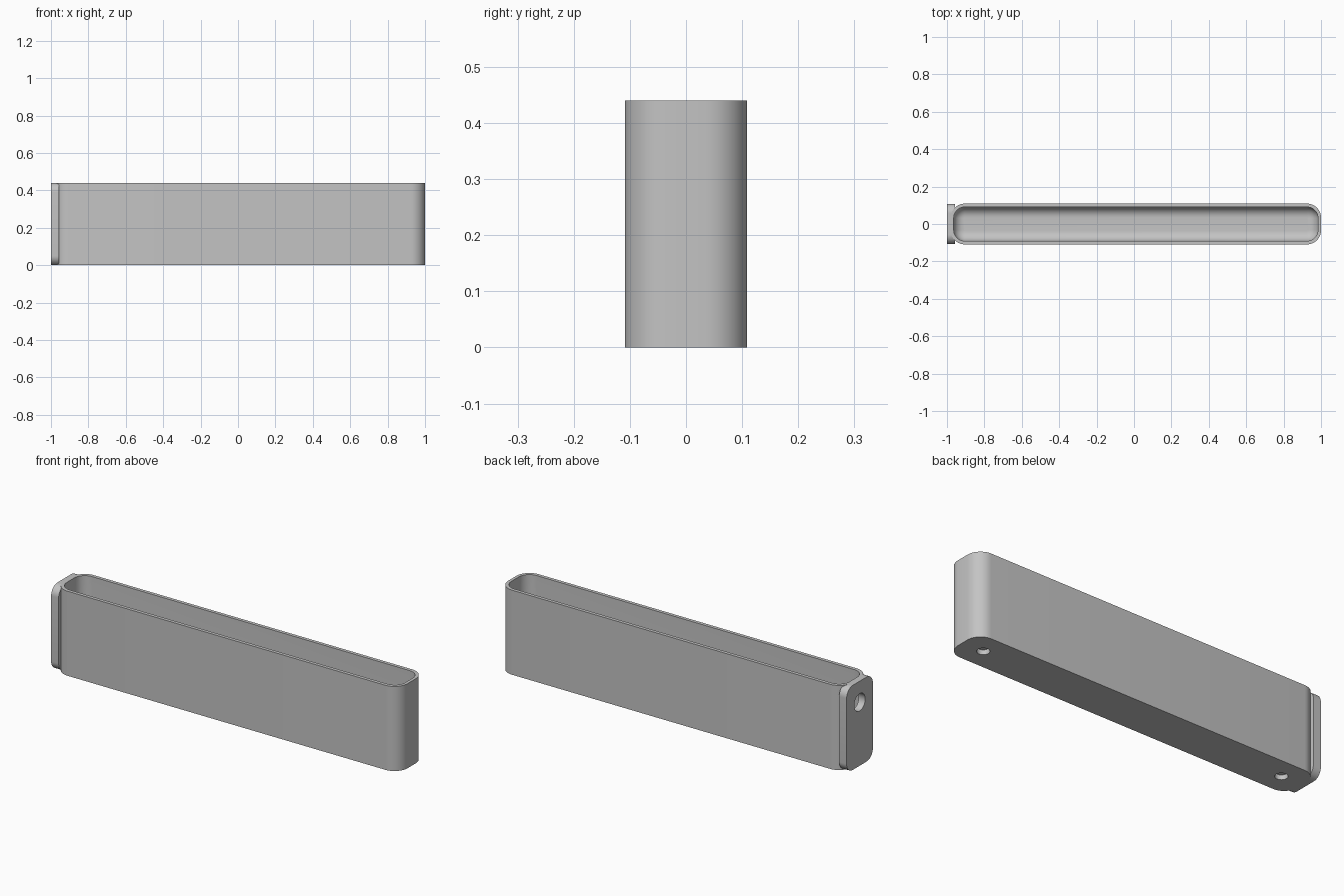
import bpy, bmesh, math
from mathutils import Matrix

cube = bpy.data.objects.get("Cube")
if cube:
    bpy.data.objects.remove(cube, do_unlink=True)

HEIGHT = 0.44
GREY = (0.55, 0.55, 0.55, 1)
grey = bpy.data.materials.new("plain grey")
grey.use_nodes = True
grey.diffuse_color = GREY
grey.node_tree.nodes["Principled BSDF"].inputs["Base Color"].default_value = GREY


def rounded_rect(hx, hy, r, steps=10):
    """Outline of a rounded rectangle with half sizes hx, hy."""
    pts = []
    for q, (sx, sy) in enumerate([(1, 1), (-1, 1), (-1, -1), (1, -1)]):
        for i in range(steps + 1):
            a = (q + i / steps) * math.pi / 2
            pts.append((sx * (hx - r) + r * math.cos(a),
                        sy * (hy - r) + r * math.sin(a)))
    return pts


def loft(name, sections, matrix):
    """Skin a stack of (outline, height) sections and cap both ends."""
    bm = bmesh.new()
    rings = [[bm.verts.new((x, y, z)) for x, y in pts] for pts, z in sections]
    n = len(rings[0])
    for low, high in zip(rings, rings[1:]):
        for i in range(n):
            j = (i + 1) % n
            bm.faces.new((low[i], low[j], high[j], high[i]))
    bm.faces.new(rings[0][::-1])
    bm.faces.new(rings[-1])
    bm.transform(matrix)
    bmesh.ops.recalc_face_normals(bm, faces=bm.faces)
    mesh = bpy.data.meshes.new(name)
    bm.to_mesh(mesh)
    bm.free()
    mesh.materials.append(grey)
    obj = bpy.data.objects.new(name, mesh)
    bpy.context.collection.objects.link(obj)
    return obj


def prism(name, outline, depth, matrix):
    return loft(name, [(outline, 0), (outline, depth)], matrix)


def circle(r, n=32):
    return [(r * math.cos(math.tau * i / n), r * math.sin(math.tau * i / n))
            for i in range(n)]


def combine(target, tool, operation):
    bpy.context.view_layer.objects.active = target
    mod = target.modifiers.new(operation, 'BOOLEAN')
    mod.operation = operation
    mod.solver = 'EXACT'
    mod.object = tool
    bpy.ops.object.modifier_apply(modifier=mod.name)
    bpy.data.objects.remove(tool, do_unlink=True)


# Long narrow bin with rounded vertical corners
CENTRE = 0.01
shift = Matrix.Translation((CENTRE, 0, 0))
body = prism("narrow_bin", rounded_rect(0.99, 0.109, 0.075), HEIGHT, shift)

# Upright mounting plate on the right end (local z points along x)
upright = Matrix(((0, 0, 1, -1), (1, 0, 0, 0), (0, 1, 0, HEIGHT / 2), (0, 0, 0, 1)))
plate = prism("mounting_plate", rounded_rect(0.108, HEIGHT / 2, 0.05), 0.043, upright)
combine(body, plate, 'UNION')

# Cavity with a filleted floor
FLOOR, FILLET = 0.05, 0.055
sections = []
for i in range(9):
    a = i / 8 * math.pi / 2
    inset = FILLET * (1 - math.sin(a))
    sections.append((rounded_rect(0.974 - inset, 0.091 - inset, 0.06 - inset),
                     FLOOR + FILLET * (1 - math.cos(a))))
sections.append((rounded_rect(0.974, 0.091, 0.06), HEIGHT + 0.1))
combine(body, loft("cavity_cutter", sections, shift), 'DIFFERENCE')

# Screw hole near the top of the plate
hole_at = Matrix.Translation((-0.05, 0, 0.33 - HEIGHT / 2)) @ upright
combine(body, prism("screw_cutter", circle(0.045), 0.15, hole_at), 'DIFFERENCE')

# Two shallow round recesses under the floor
for side in (-1, 1):
    at = Matrix.Translation((CENTRE + side * 0.87, 0, -0.05))
    combine(body, prism("recess_cutter", circle(0.03), 0.075, at), 'DIFFERENCE')

# Smooth rounded walls, crisp rims
bpy.ops.object.select_all(action='DESELECT')
body.select_set(True)
bpy.context.view_layer.objects.active = body
bpy.ops.object.shade_smooth_by_angle(angle=math.radians(30))
